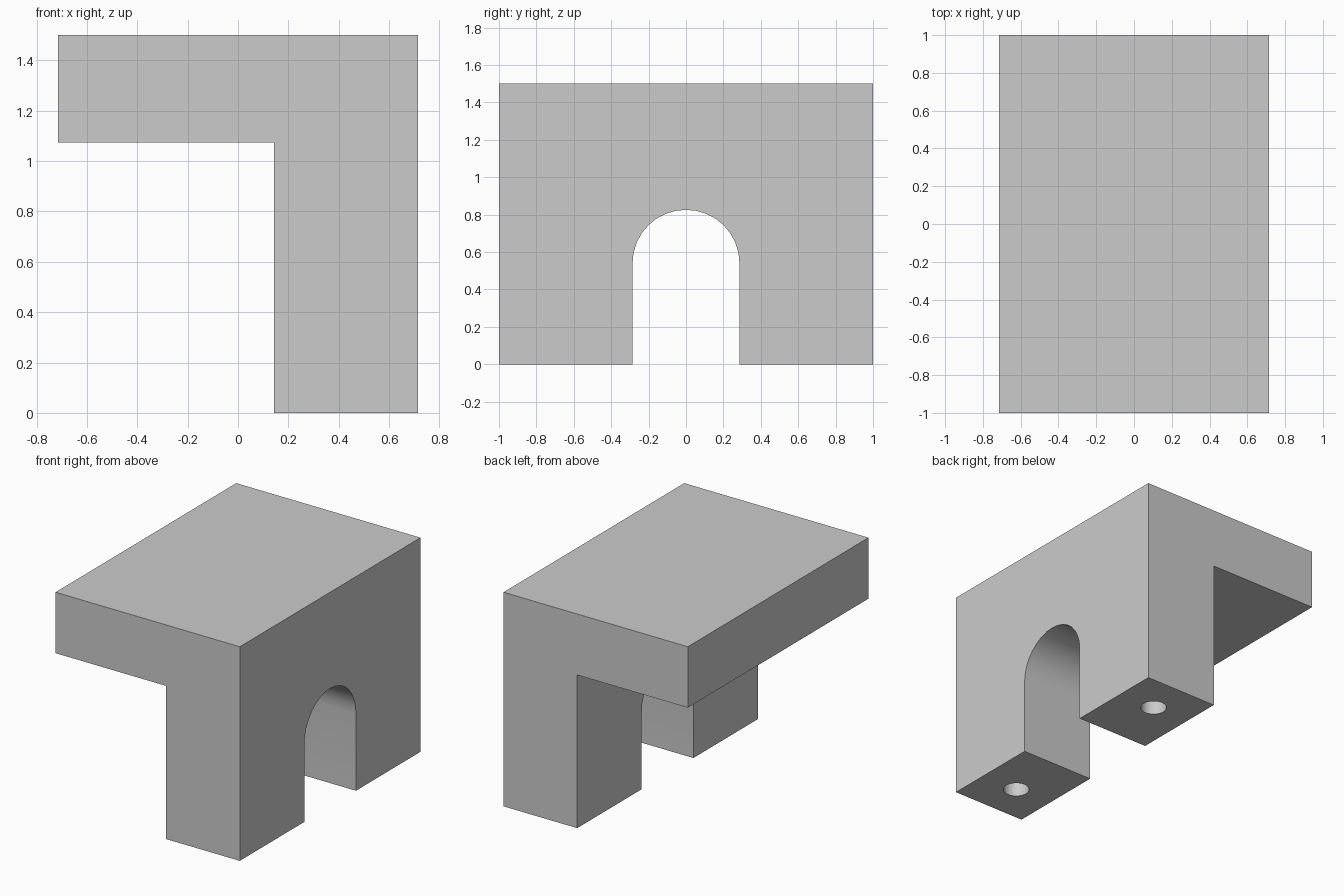
import bpy
import bmesh
import math
from mathutils import Vector

cube = bpy.data.objects.get("Cube")
if cube:
    bpy.data.objects.remove(cube, do_unlink=True)

HALF_X, HALF_Y, TOP = 0.714, 1.0, 1.5
LEG_X, UNDERSIDE = 0.143, 1.073
ARCH_R, ARCH_SPRING = 0.286, 0.54
HOLE_R, HOLE_Y, HOLE_DEPTH = 0.086, 0.714, 0.43

grey = bpy.data.materials.new("light grey")
grey.use_nodes = True
colour = (0.6, 0.6, 0.6, 1)
grey.diffuse_color = colour
grey.node_tree.nodes["Principled BSDF"].inputs["Base Color"].default_value = colour


def prism(name, outline, sweep):
    """Extrude a closed outline along a vector into a solid."""
    bm = bmesh.new()
    face = bm.faces.new([bm.verts.new(p) for p in outline])
    moved = bmesh.ops.extrude_face_region(bm, geom=[face], use_keep_orig=True)["geom"]
    verts = [v for v in moved if isinstance(v, bmesh.types.BMVert)]
    bmesh.ops.translate(bm, verts=verts, vec=Vector(sweep))
    bmesh.ops.recalc_face_normals(bm, faces=bm.faces)
    mesh = bpy.data.meshes.new(name)
    bm.to_mesh(mesh)
    bm.free()
    mesh.materials.append(grey)
    obj = bpy.data.objects.new(name, mesh)
    bpy.context.collection.objects.link(obj)
    return obj


def cut(target, cutter):
    """Subtract the cutter from the target and remove it."""
    cutter.hide_render = True
    mod = target.modifiers.new("cut", "BOOLEAN")
    mod.operation = "DIFFERENCE"
    mod.solver = "EXACT"
    mod.object = cutter
    bpy.context.view_layer.objects.active = target
    bpy.ops.object.modifier_apply(modifier=mod.name)
    bpy.data.objects.remove(cutter, do_unlink=True)


# L-shaped body: overhanging top slab and one wall
profile = [(-HALF_X, TOP), (-HALF_X, UNDERSIDE), (LEG_X, UNDERSIDE),
           (LEG_X, 0), (HALF_X, 0), (HALF_X, TOP)]
bracket = prism("bracket_body", [(x, -HALF_Y, z) for x, z in profile],
                (0, 2 * HALF_Y, 0))

# Round-topped opening through the wall
steps = 16
arch = [(0, -ARCH_R, -0.1)]
for i in range(steps + 1):
    a = math.pi * (1 - i / steps)
    arch.append((0, ARCH_R * math.cos(a), ARCH_SPRING + ARCH_R * math.sin(a)))
arch.append((0, ARCH_R, -0.1))
cut(bracket, prism("arch_cutter", arch, (1, 0, 0)))

# Blind screw hole in the underside of each foot
sides = 32
for side in (-1, 1):
    ring = [((LEG_X + HALF_X) / 2 + HOLE_R * math.cos(math.tau * i / sides),
             side * HOLE_Y + HOLE_R * math.sin(math.tau * i / sides), -0.1)
            for i in range(sides)]
    cut(bracket, prism("hole_cutter", ring, (0, 0, HOLE_DEPTH + 0.1)))

# Smooth the curved walls, keep the corners sharp
bpy.ops.object.select_all(action="DESELECT")
bracket.select_set(True)
bpy.context.view_layer.objects.active = bracket
bpy.ops.object.shade_smooth_by_angle(angle=math.radians(30))
